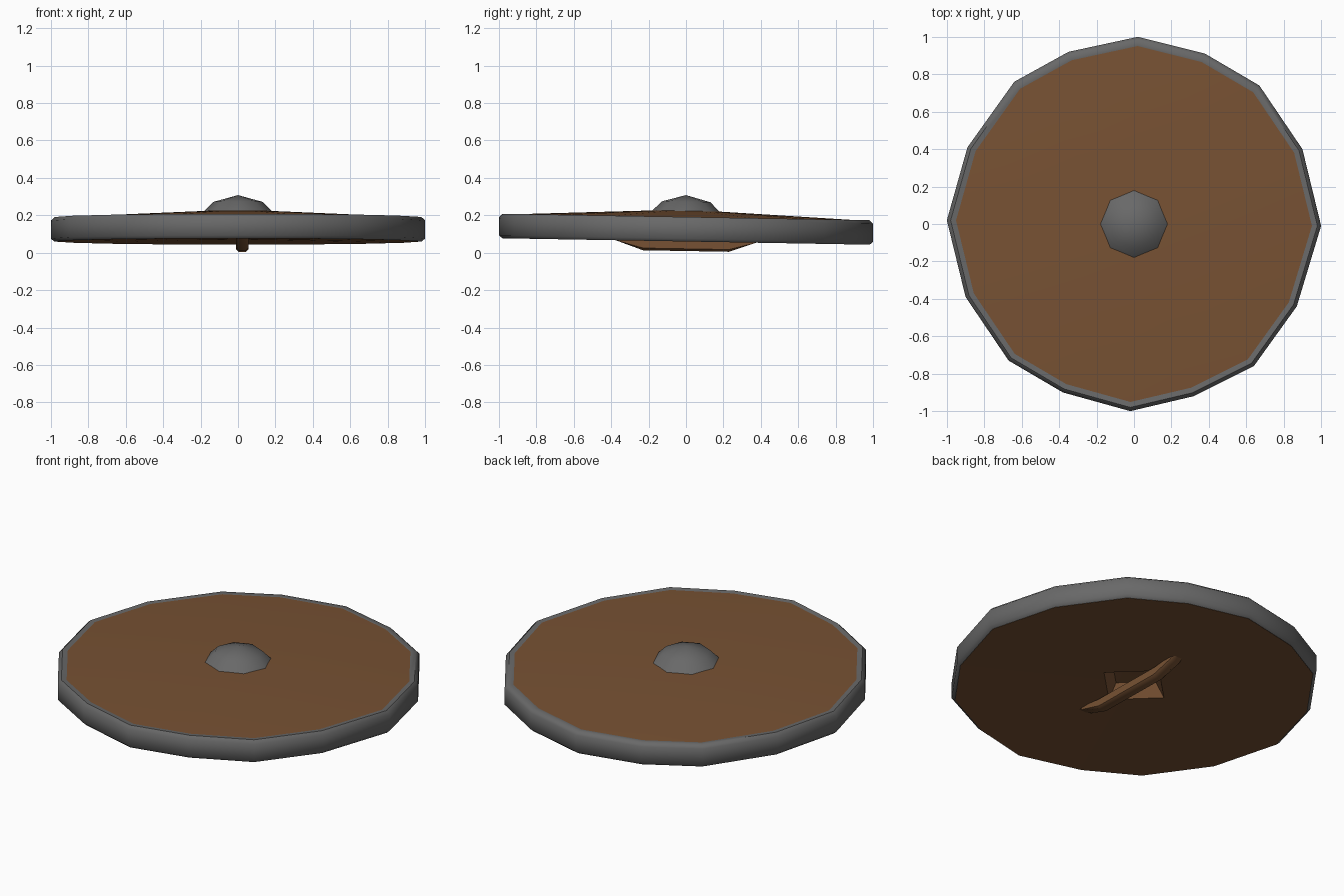
import bpy, bmesh, math

if "Cube" in bpy.data.objects:
    bpy.data.objects.remove(bpy.data.objects["Cube"])

TILT = 0.0175   # the shield leans slightly, low at the back


def material(name, color):
    m = bpy.data.materials.new(name)
    m.diffuse_color = (*color, 1)
    m.use_nodes = True
    m.node_tree.nodes["Principled BSDF"].inputs["Base Color"].default_value = m.diffuse_color
    return m


wood = material("brown wood", (0.185, 0.083, 0.033))
iron = material("grey iron", (0.14, 0.14, 0.14))


def finish(bm, name, mat, angle):
    bmesh.ops.recalc_face_normals(bm, faces=bm.faces)
    for v in bm.verts:
        v.co.z -= TILT * v.co.y
    me = bpy.data.meshes.new(name)
    bm.to_mesh(me)
    bm.free()
    me.materials.append(mat)
    ob = bpy.data.objects.new(name, me)
    bpy.context.collection.objects.link(ob)
    bpy.ops.object.select_all(action='DESELECT')
    ob.select_set(True)
    bpy.context.view_layer.objects.active = ob
    bpy.ops.object.shade_smooth_by_angle(angle=math.radians(angle))
    return ob


def loft(name, rings, mat, angle, closed=False):
    """Join rings of (outline, scale, z); scale 0 makes a single tip."""
    bm = bmesh.new()
    loops = []
    for outline, s, z in rings:
        if s == 0:
            loops.append([bm.verts.new((0, 0, z))])
        else:
            loops.append([bm.verts.new((x * s, y * s, z)) for x, y in outline])
    pairs = list(zip(loops, loops[1:]))
    if closed:
        pairs.append((loops[-1], loops[0]))
    n = max(len(l) for l in loops)
    for a, b in pairs:
        for i in range(n):
            j = (i + 1) % n
            if len(a) == 1:
                bm.faces.new((a[0], b[i], b[j]))
            elif len(b) == 1:
                bm.faces.new((a[i], a[j], b[0]))
            else:
                bm.faces.new((a[i], a[j], b[j], b[i]))
    return finish(bm, name, mat, angle)


# Slightly hand-cut sixteen-sided outline
edge = [(1.0, -0.01), (0.90, 0.40), (0.67, 0.74), (0.38, 0.91),
        (0.02, 1.0), (-0.35, 0.92), (-0.64, 0.76), (-0.89, 0.41),
        (-1.0, 0.02), (-0.90, -0.39), (-0.67, -0.73), (-0.38, -0.90),
        (-0.02, -1.0), (0.32, -0.92), (0.64, -0.76), (0.87, -0.44)]

# Diamond outline of the hand recess
diamond = []
for i in range(16):
    a = i * math.tau / 16
    r = 1 / (abs(math.cos(a)) + abs(math.sin(a)))
    diamond.append((r * math.cos(a), r * math.sin(a)))

octagon = [(math.cos(i * math.tau / 8), math.sin(i * math.tau / 8)) for i in range(8)]

# Wooden board: shallow cone on top, slightly hollow underside with recess
loft("board", [(edge, 0, 0.231), (edge, 0.953, 0.188), (edge, 0.98, 0.17),
               (edge, 0.98, 0.060), (diamond, 0.21, 0.072),
               (diamond, 0.15, 0.15), (edge, 0, 0.16)], wood, 30)

# Iron rim band with bevelled corners
loft("rim", [(edge, 0.95, 0.188), (edge, 0.98, 0.191), (edge, 1.0, 0.172),
             (edge, 1.0, 0.076), (edge, 0.982, 0.060), (edge, 0.95, 0.075)],
     iron, 50, closed=True)

# Central iron boss
loft("boss", [(octagon, 0, 0.308), (octagon, 0.13, 0.272),
              (octagon, 0.19, 0.212), (octagon, 0, 0.205)], iron, 50)

# Grip on the back: trapezoid bar running front to back
bm = bmesh.new()
side = [(-0.42, 0.08), (-0.37, 0.058), (-0.23, 0.009),
        (0.23, 0.009), (0.37, 0.058), (0.42, 0.08),
        (0.23, 0.062), (-0.23, 0.062)]
left = [bm.verts.new((-0.01, y, z)) for y, z in side]
right = [bm.verts.new((0.055, y, z)) for y, z in side]
n = len(side)
for i in range(n):
    j = (i + 1) % n
    bm.faces.new((left[i], left[j], right[j], right[i]))
bm.faces.new(left)
bm.faces.new(right)
long_edges = [e for e in bm.edges if abs(e.verts[0].co.x - e.verts[1].co.x) < 1e-5
              and min(v.co.z for v in e.verts) < 0.06]
bmesh.ops.bevel(bm, geom=long_edges, offset=0.012, segments=1, affect='EDGES')
finish(bm, "grip", wood, 40)
